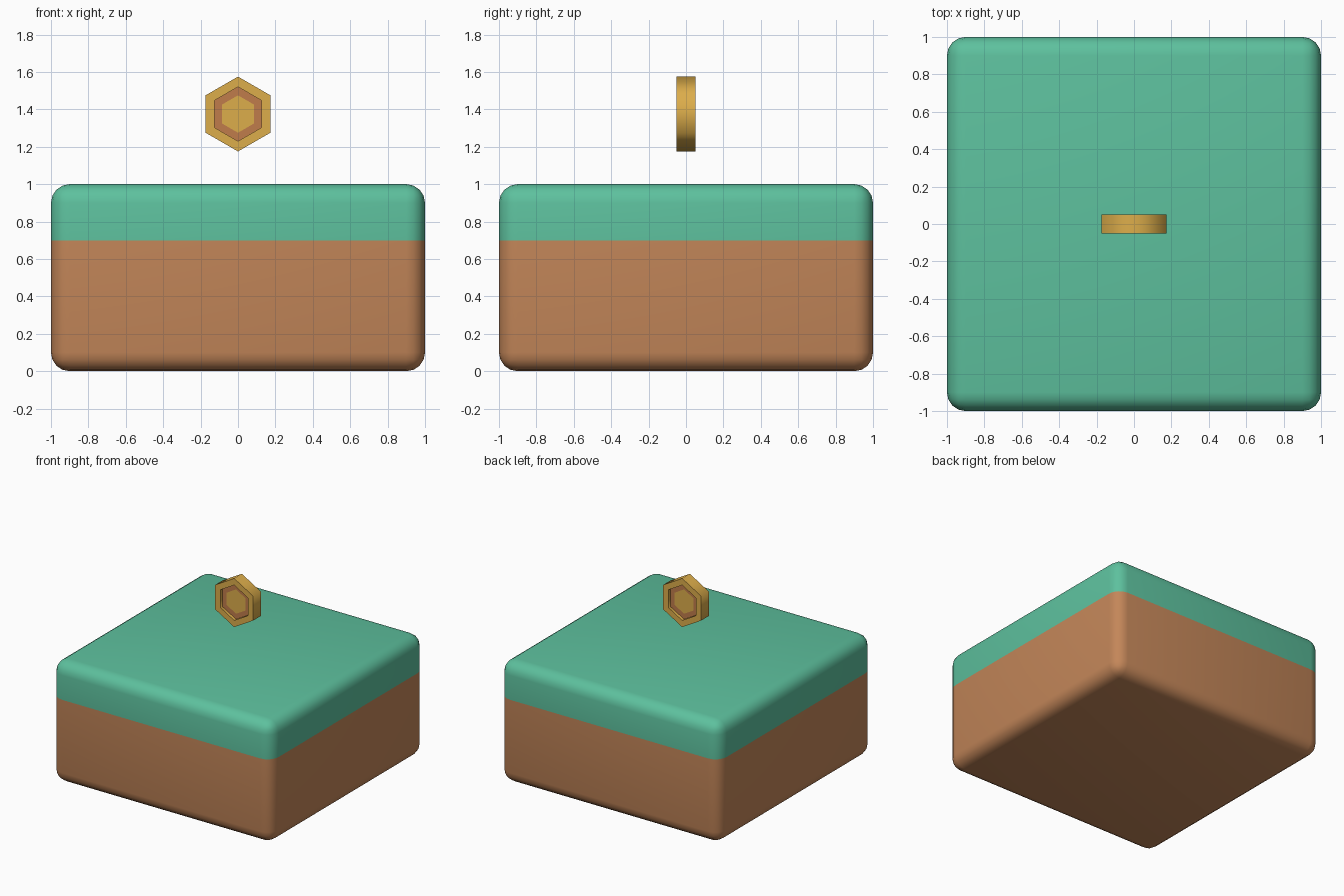
import bpy, bmesh
from math import sin, cos, pi, radians

if "Cube" in bpy.data.objects:
    bpy.data.objects.remove(bpy.data.objects["Cube"])


def material(name, color):
    m = bpy.data.materials.new(name)
    m.diffuse_color = (*color, 1)
    m.use_nodes = True
    m.node_tree.nodes["Principled BSDF"].inputs["Base Color"].default_value = m.diffuse_color
    return m


def finish(bm, name, mats, angle):
    mesh = bpy.data.meshes.new(name)
    bmesh.ops.recalc_face_normals(bm, faces=bm.faces)
    bm.to_mesh(mesh)
    bm.free()
    for m in mats:
        mesh.materials.append(m)
    obj = bpy.data.objects.new(name, mesh)
    bpy.context.collection.objects.link(obj)
    bpy.ops.object.select_all(action='DESELECT')
    obj.select_set(True)
    bpy.context.view_layer.objects.active = obj
    bpy.ops.object.shade_smooth_by_angle(angle=radians(angle))
    return obj


grass = material("grass", (0.11, 0.53, 0.34))
dirt = material("dirt", (0.55, 0.24, 0.10))
gold = material("gold", (0.72, 0.42, 0.07))
copper = material("copper", (0.53, 0.20, 0.07))

# Rounded ground block, split into grass and dirt bands
bm = bmesh.new()
bmesh.ops.create_cube(bm, size=2)
for v in bm.verts:
    v.co.z = (v.co.z + 1) / 2
bmesh.ops.bevel(bm, geom=bm.edges[:], offset=0.1, segments=4, profile=0.5,
                affect='EDGES', clamp_overlap=True)
bmesh.ops.bisect_plane(bm, geom=bm.verts[:] + bm.edges[:] + bm.faces[:],
                       plane_co=(0, 0, 0.7), plane_no=(0, 0, 1))
for f in bm.faces:
    f.material_index = 0 if f.calc_center_median().z > 0.7 else 1
finish(bm, "ground_block", [grass, dirt], 40)

# Hexagonal coin: rings of (radius, y), recessed on both faces
floor = 0.025
half = [(0.1, -floor), (0.145, -floor), (0.145, -0.05), (0.2, -0.05)]
profile = half + [(r, -y) for r, y in reversed(half)]
bm = bmesh.new()
rings = [[bm.verts.new((r * sin(i * pi / 3), y, 1.375 + r * cos(i * pi / 3)))
          for i in range(6)] for r, y in profile]
for k in range(len(rings) - 1):
    a, b = rings[k], rings[k + 1]
    for i in range(6):
        j = (i + 1) % 6
        f = bm.faces.new((a[i], a[j], b[j], b[i]))
        f.material_index = 1 if k in (0, 6) else 0
bm.faces.new(rings[0])
bm.faces.new(rings[-1])
finish(bm, "coin", [gold, copper], 65)
